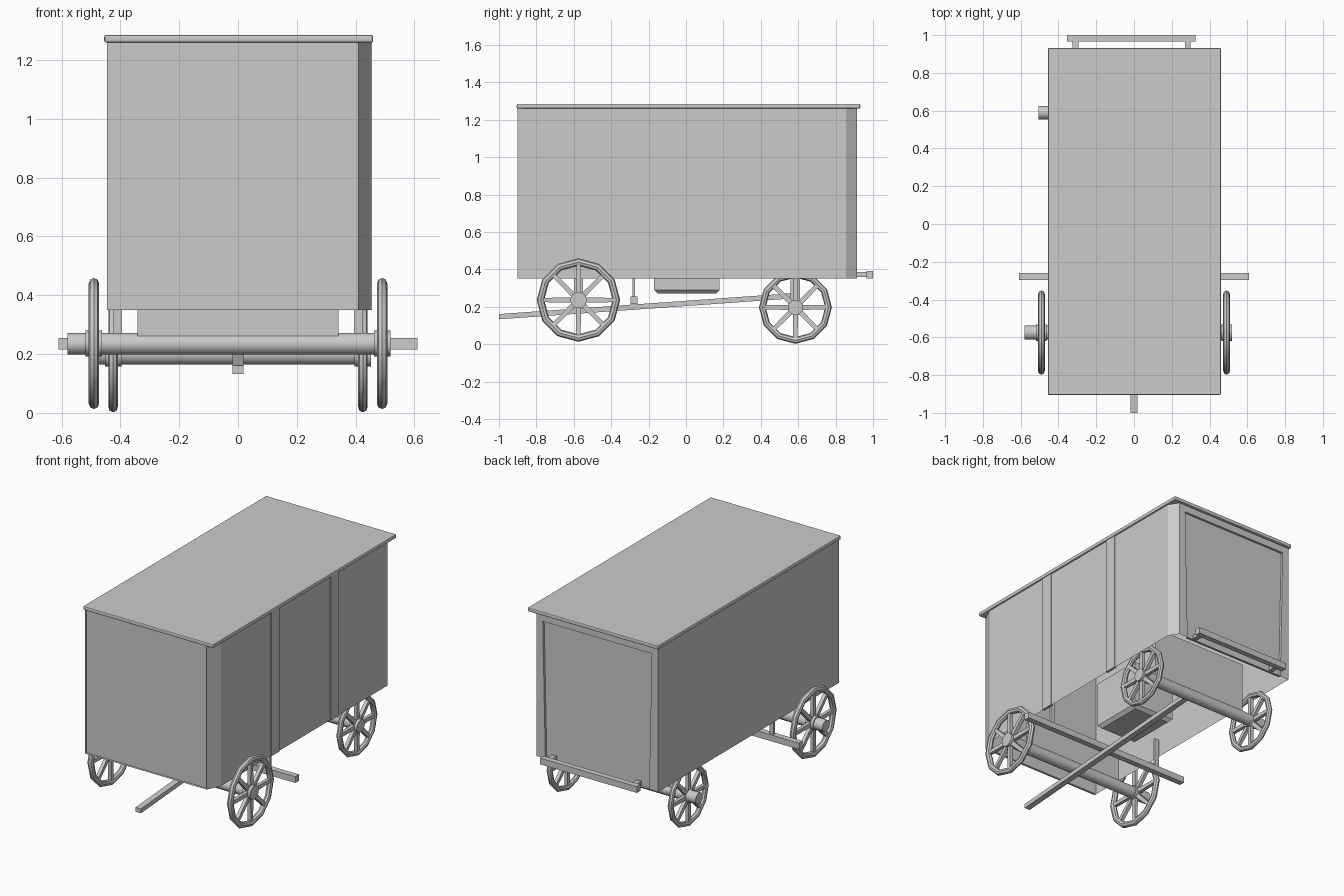
import bpy, bmesh, math
from mathutils import Matrix, Vector

if "Cube" in bpy.data.objects:
    bpy.data.objects.remove(bpy.data.objects["Cube"])


def finish(name, bm, smooth=False):
    bmesh.ops.recalc_face_normals(bm, faces=bm.faces)
    me = bpy.data.meshes.new(name)
    bm.to_mesh(me)
    bm.free()
    ob = bpy.data.objects.new(name, me)
    bpy.context.collection.objects.link(ob)
    if smooth:
        bpy.ops.object.select_all(action='DESELECT')
        ob.select_set(True)
        bpy.context.view_layer.objects.active = ob
        bpy.ops.object.shade_smooth_by_angle(angle=math.radians(40))
    return ob


def add_box(bm, x, y, z):
    m = (Matrix.Translation((sum(x) / 2, sum(y) / 2, sum(z) / 2))
         @ Matrix.Diagonal((x[1] - x[0], y[1] - y[0], z[1] - z[0], 1)))
    return bmesh.ops.create_cube(bm, size=1, matrix=m)['verts']


def box(name, x, y, z):
    bm = bmesh.new()
    add_box(bm, x, y, z)
    return finish(name, bm)


def add_x_cylinder(bm, x0, x1, y, z, r, seg=16):
    m = Matrix.Translation(((x0 + x1) / 2, y, z)) @ Matrix.Rotation(math.pi / 2, 4, 'Y')
    bmesh.ops.create_cone(bm, cap_ends=True, segments=seg, radius1=r, radius2=r,
                          depth=x1 - x0, matrix=m)


# Wagon body: open-bottomed shell, right corners chamfered, recessed end panels
bm = bmesh.new()
outline = [(-.445, -.90), (.41, -.90), (.45, -.815), (.45, .855), (.41, .915), (-.445, .915)]
lo = [bm.verts.new((x, y, .35)) for x, y in outline]
hi = [bm.verts.new((x, y, 1.26)) for x, y in outline]
n = len(outline)
walls = [bm.faces.new((lo[i], lo[(i + 1) % n], hi[(i + 1) % n], hi[i])) for i in range(n)]
bm.faces.new(hi)
for face, inward in ((walls[1 - 1], 1), (walls[4], -1)):
    bmesh.ops.inset_region(bm, faces=[face], thickness=.063)
    step = bmesh.ops.extrude_discrete_faces(bm, faces=[face])['faces'][0]
    for v in step.verts:
        v.co.y += .015 * inward
finish("wagon_body", bm)

# Upright strips on the right side
bm = bmesh.new()
for y0 in (-.315, .28):
    add_box(bm, (.44, .456), (y0, y0 + .08), (.35, 1.26))
finish("side_strips", bm)

# Roof slab
roof = box("roof", (-.455, .46), (-.905, .932), (1.26, 1.285))
bev = roof.modifiers.new("edge", 'BEVEL')
bev.width = .006
bev.segments = 2

# Rear bumper with its two brackets
bm = bmesh.new()
add_box(bm, (-.355, .325), (.965, 1.0), (.352, .392))
for x in (-.31, .285):
    add_box(bm, (x - .015, x + .015), (.91, .97), (.36, .385))
finish("rear_bumper", bm)

# Chest under the floor with chamfered lower edges
bm = bmesh.new()
add_box(bm, (-.15, .145), (-.17, .18), (.27, .58))
low = [e for e in bm.edges if all(v.co.z < .3 for v in e.verts)]
bmesh.ops.bevel(bm, geom=low, offset=.02, segments=1, affect='EDGES')
finish("under_chest", bm)

# Sloping drawbar
bm = bmesh.new()
for v in add_box(bm, (-.019, .019), (-1.0, .58), (-.014, .014)):
    v.co.z += .147 + (v.co.y + 1) * .071
finish("drawbar", bm)

# Brake beam on two hangers
bm = bmesh.new()
add_box(bm, (-.61, .61), (-.297, -.26), (.215, .255))
for x in (-.41, .41):
    add_box(bm, (x - .015, x + .015), (-.287, -.272), (.25, .45))
finish("brake_beam", bm)

# Bolsters above the axles
box("front_bolster", (-.342, .342), (-.60, -.55), (.235, .42))
box("rear_bolster", (-.342, .342), (.56, .61), (.20, .55))

# Axles
for name, x0, x1, y, z, r in (("front_axle", -.58, .50, -.575, .235, .037),
                              ("rear_axle", -.505, .43, .59, .20, .036)):
    bm = bmesh.new()
    add_x_cylinder(bm, x0, x1, y, z, r)
    finish(name, bm, True)


def wheel(name, x, y, z, radius, tube, hub):
    """Twelve-sided round-section rim, eight tapered spokes and a hub."""
    bm = bmesh.new()
    sides, ring, mid = 12, 8, radius - tube
    loops = []
    for i in range(sides):
        a = 2 * math.pi * i / sides
        loop = []
        for j in range(ring):
            b = 2 * math.pi * j / ring
            d = mid + tube * math.cos(b)
            loop.append(bm.verts.new((x + tube * math.sin(b) * .9,
                                      y + d * math.cos(a), z + d * math.sin(a))))
        loops.append(loop)
    for i in range(sides):
        p, q = loops[i], loops[(i + 1) % sides]
        for j in range(ring):
            k = (j + 1) % ring
            bm.faces.new((p[j], p[k], q[k], q[j]))
    for i in range(8):
        m = Matrix.Translation((x, y, z)) @ Matrix.Rotation(i * math.pi / 4, 4, 'X')
        verts = add_box(bm, (-.011, .011), (-.014, .014), (.02, mid))
        for v in verts:
            if v.co.z > .1:
                v.co.y *= .8
            v.co = m @ v.co
    add_x_cylinder(bm, x - .028, x + .028, y, z, hub, 16)
    return finish(name, bm, True)


# Wheels: larger in front, smaller behind tucked under the body
for side, s in (("left", -1), ("right", 1)):
    wheel("front_wheel_" + side, s * .49, -.575, .236, .223, .02, .044)
    wheel("rear_wheel_" + side, s * .425, .585, .197, .195, .018, .040)
